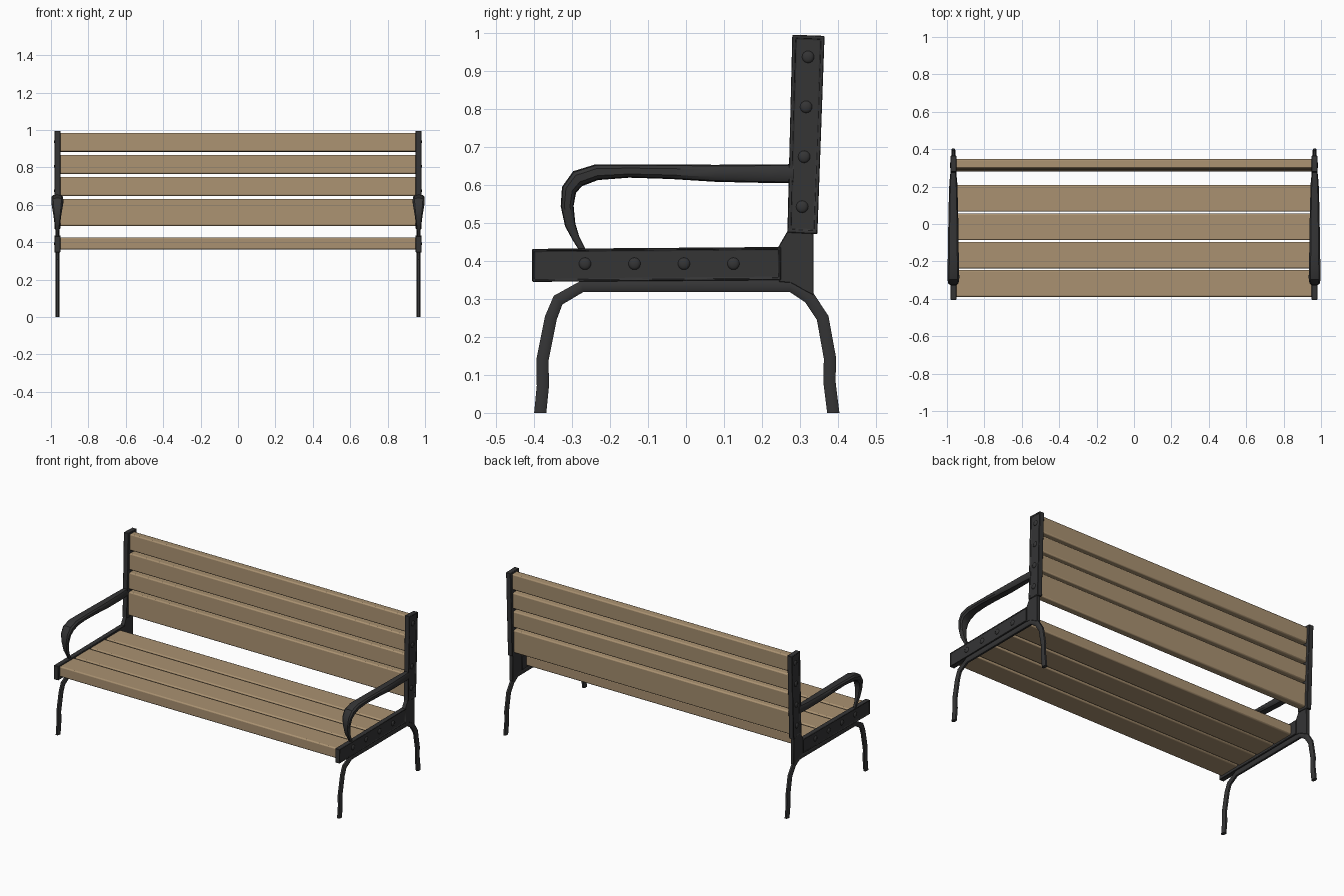
import bpy, bmesh, math
from mathutils import Vector, Matrix

if "Cube" in bpy.data.objects:
    bpy.data.objects.remove(bpy.data.objects["Cube"])

def material(name, rgb):
    m = bpy.data.materials.new(name)
    m.diffuse_color = (*rgb, 1)
    m.use_nodes = True
    m.node_tree.nodes["Principled BSDF"].inputs["Base Color"].default_value = m.diffuse_color
    return m

WOOD = material("wood", (0.40, 0.285, 0.165))
IRON = material("iron", (0.035, 0.035, 0.036))
SIDE_X = 0.966

def finish(name, bm, mat, mirror=False, bevel=0, segments=1, smooth=True):
    bmesh.ops.recalc_face_normals(bm, faces=bm.faces)
    mesh = bpy.data.meshes.new(name)
    bm.to_mesh(mesh)
    bm.free()
    mesh.materials.append(mat)
    ob = bpy.data.objects.new(name, mesh)
    bpy.context.collection.objects.link(ob)
    if bevel:
        b = ob.modifiers.new("Bevel", 'BEVEL')
        b.width, b.segments, b.limit_method = bevel, segments, 'ANGLE'
    if mirror:
        ob.modifiers.new("Mirror", 'MIRROR')
    if smooth:
        bpy.ops.object.select_all(action='DESELECT')
        ob.select_set(True)
        bpy.context.view_layer.objects.active = ob
        bpy.ops.object.shade_smooth_by_angle(angle=math.radians(35))
    return ob

def slat(name, y, z, depth, height, tilt=0):
    bm = bmesh.new()
    bmesh.ops.create_cube(bm, size=1)
    bmesh.ops.transform(bm, verts=bm.verts, matrix=Matrix.Translation((0, y, z))
                        @ Matrix.Rotation(tilt, 4, 'X') @ Matrix.Diagonal((1.912, depth, height, 1)))
    finish(name, bm, WOOD, bevel=0.007, segments=2)

def plate(name, outline, x0, x1, rim=0):
    """Side-view outline extruded in x, with an optional sunk panel on the outside."""
    bm = bmesh.new()
    face = bm.faces.new([bm.verts.new((x0, y, z)) for y, z in outline])
    ext = bmesh.ops.extrude_face_region(bm, geom=[face])["geom"]
    bmesh.ops.translate(bm, verts=[v for v in ext if isinstance(v, bmesh.types.BMVert)],
                        vec=(x1 - x0, 0, 0))
    bmesh.ops.recalc_face_normals(bm, faces=bm.faces)
    if rim:
        outer = max(bm.faces, key=lambda f: f.calc_center_median().x)
        bmesh.ops.inset_region(bm, faces=[outer], thickness=rim, depth=0)
        bmesh.ops.inset_region(bm, faces=[outer], thickness=0.004, depth=-0.005)
    finish(name, bm, IRON, mirror=True, bevel=0.002)

def sweep(name, stations, sides=10, power=0.7):
    """Loft rounded sections along (y, z, thickness, x width) stations."""
    bm = bmesh.new()
    pts = [Vector((0, s[0], s[1])) for s in stations]
    rings = []
    for i, (y, z, t, w) in enumerate(stations):
        d = (pts[min(i + 1, len(pts) - 1)] - pts[max(i - 1, 0)]).normalized()
        if z == 0:
            d = Vector((0, 0, 1 if i == 0 else -1))
        n = Vector((0, -d.z, d.y))
        ring = []
        for k in range(sides):
            a = 2 * math.pi * (k + 0.5) / sides
            c, s = math.cos(a), math.sin(a)
            u = math.copysign(abs(c) ** power, c) * w / 2
            v = math.copysign(abs(s) ** power, s) * t / 2
            ring.append(bm.verts.new(pts[i] + Vector((SIDE_X + u, 0, 0)) + n * v))
        rings.append(ring)
    for a, b in zip(rings, rings[1:]):
        for k in range(sides):
            j = (k + 1) % sides
            bm.faces.new((a[k], a[j], b[j], b[k]))
    bm.faces.new(rings[0])
    bm.faces.new(rings[-1])
    finish(name, bm, IRON, mirror=True)

# Seat slats
for i in range(4):
    slat(f"seat_slat_{i + 1}", -0.318 + 0.1515 * i, 0.394, 0.142, 0.064)

# Back slats, leaning slightly; the lowest is taller
TILT = -math.radians(2)
for i, (lo, hi) in enumerate([(0.487, 0.631), (0.647, 0.749), (0.765, 0.866), (0.884, 0.984)]):
    z = (lo + hi) / 2
    slat(f"back_slat_{i + 1}", 0.306 + 0.038 * (z - 0.543), z, 0.048, hi - lo, TILT)

# Side frame: seat rail, corner bracket, back post
plate("seat_rail", [(-0.405, 0.345), (0.25, 0.35), (0.25, 0.437), (-0.405, 0.432)],
      0.95, 0.981, rim=0.006)
plate("corner_bracket", [(0.245, 0.345), (0.275, 0.342), (0.336, 0.31), (0.336, 0.48),
                         (0.268, 0.48), (0.243, 0.437)], 0.954, 0.977)
plate("back_post", [(0.267, 0.475), (0.346, 0.471), (0.365, 0.993), (0.28, 0.996)],
      0.95, 0.981, rim=0.011)

# Bolt heads on rail and post
bm = bmesh.new()
for y, z in ([(-0.266 + 0.1303 * i, 0.393) for i in range(4)]
             + [(0.306 + 0.0052 * i, 0.543 + 0.1315 * i) for i in range(4)]):
    bmesh.ops.create_uvsphere(bm, u_segments=12, v_segments=8, radius=0.016,
                              matrix=Matrix.Translation((0.976, y, z))
                              @ Matrix.Diagonal((0.45, 1, 1, 1)))
finish("bolts", bm, IRON, mirror=True)

# Legs: one bent bar running under the seat
half = [(-0.384, 0), (-0.377, 0.07), (-0.378, 0.14), (-0.356, 0.25), (-0.337, 0.297), (-0.272, 0.334)]
back = [(0.275, 0.334), (0.325, 0.303), (0.36, 0.25), (0.379, 0.145), (0.378, 0.08), (0.388, 0)]
sweep("legs", [(y, z, 0.034, 0.022) for y, z in half + back], sides=8)

# Armrests: broad on top, tapering down to the rail
sweep("armrest", [
    (0.285, 0.630, 0.050, 0.030), (0.22, 0.630, 0.049, 0.044), (0.08, 0.631, 0.045, 0.053),
    (-0.04, 0.635, 0.038, 0.057), (-0.15, 0.637, 0.035, 0.060), (-0.235, 0.634, 0.042, 0.064),
    (-0.285, 0.617, 0.046, 0.066), (-0.308, 0.588, 0.040, 0.058), (-0.313, 0.545, 0.034, 0.044),
    (-0.305, 0.495, 0.028, 0.030), (-0.29, 0.46, 0.020, 0.020), (-0.27, 0.425, 0.016, 0.016)])
